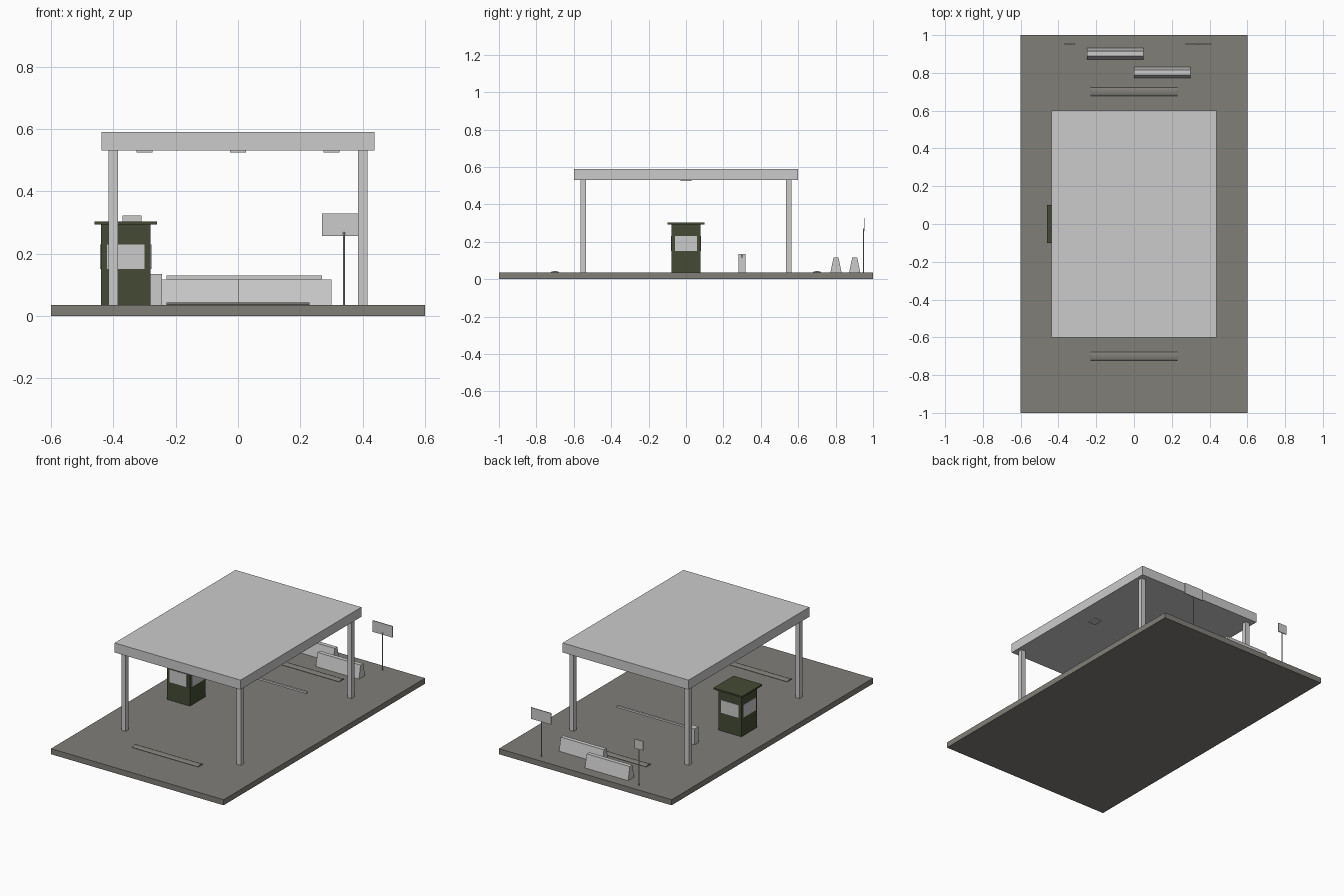
import bpy, bmesh
from math import pi, cos, sin

if "Cube" in bpy.data.objects:
    bpy.data.objects.remove(bpy.data.objects["Cube"])

def material(name, rgb):
    m = bpy.data.materials.new(name)
    m.diffuse_color = (*rgb, 1)
    m.use_nodes = True
    m.node_tree.nodes["Principled BSDF"].inputs["Base Color"].default_value = m.diffuse_color
    return m

asphalt = material("asphalt", (0.22, 0.21, 0.19))
olive = material("olive_paint", (0.06, 0.07, 0.035))

def finish(name, bm, mat=None):
    bmesh.ops.recalc_face_normals(bm, faces=bm.faces)
    me = bpy.data.meshes.new(name)
    bm.to_mesh(me)
    bm.free()
    ob = bpy.data.objects.new(name, me)
    bpy.context.collection.objects.link(ob)
    if mat:
        me.materials.append(mat)
    return ob

def box(name, x, y, z, mat=None):
    """Box from (min, max) pairs."""
    bm = bmesh.new()
    bmesh.ops.create_cube(bm, size=1)
    for v in bm.verts:
        v.co = [r[0] if c < 0 else r[1] for c, r in zip(v.co, (x, y, z))]
    return finish(name, bm, mat)

def around(c, size):
    return (c - size / 2, c + size / 2)

def extrude_x(name, profile, x0, x1, mat=None):
    """Extrude a (y, z) profile along x."""
    bm = bmesh.new()
    face = bm.faces.new([bm.verts.new((x0, y, z)) for y, z in profile])
    ext = bmesh.ops.extrude_face_region(bm, geom=[face])
    moved = [g for g in ext["geom"] if isinstance(g, bmesh.types.BMVert)]
    bmesh.ops.translate(bm, verts=moved, vec=(x1 - x0, 0, 0))
    return finish(name, bm, mat)

G = 0.035  # top of the slab

# Ground slab
box("ground_slab", (-0.6, 0.6), (-1, 1), (0, G), asphalt)

# Canopy, columns and lamps
box("canopy_roof", around(0, 0.875), (-0.6, 0.6), (0.53, 0.59))
for sx in (-1, 1):
    for sy in (-1, 1):
        box("canopy_column", around(sx * 0.4, 0.03), around(sy * 0.55, 0.03), (G, 0.53))
for x in (-0.3, 0, 0.3):
    box("canopy_lamp", around(x, 0.05), around(0, 0.06), (0.525, 0.531))

# Guard booth with windows on all sides
bx = -0.36
box("booth_body", around(bx, 0.16), around(0, 0.155), (G, 0.294), olive)
box("booth_roof", around(bx, 0.2), around(0, 0.2), (0.293, 0.303), olive)
for s in (-1, 1):
    box("booth_window_y", around(bx, 0.12), around(s * 0.0775, 0.006), (0.15, 0.23))
    box("booth_window_x", around(bx + s * 0.08, 0.006), around(0, 0.12), (0.15, 0.23))

# Boom gate
box("gate_post", around(-0.264, 0.04), around(0.3, 0.038), (G, 0.135))
box("gate_arm", (-0.23, 0.27), around(0.3, 0.012), (0.117, 0.129))

# Concrete barriers, trapezoid section
for x, y in ((-0.1, 0.902), (0.15, 0.802)):
    extrude_x("concrete_barrier",
              [(y - 0.03, G), (y + 0.03, G), (y + 0.013, 0.117), (y - 0.013, 0.117)],
              x - 0.15, x + 0.15)

# Speed bumps, low half-round section
for y in (-0.7, 0.7):
    arc = [(y + 0.023 * cos(pi * i / 10), G + 0.008 * sin(pi * i / 10)) for i in range(11)]
    bump = extrude_x("speed_bump", arc, -0.23, 0.23, asphalt)
    for p in bump.data.polygons:
        p.use_smooth = len(p.vertices) == 4 and abs(p.normal.z) > 0.2

# Roadside signs
for x, w, z0, z1 in ((0.34, 0.14, 0.257, 0.328), (-0.34, 0.06, 0.265, 0.323)):
    bm = bmesh.new()
    bmesh.ops.create_cone(bm, cap_ends=True, segments=8, radius1=0.003, radius2=0.003, depth=0.27 - G)
    bmesh.ops.translate(bm, verts=bm.verts, vec=(x, 0.95, (0.27 + G) / 2))
    finish("sign_post", bm)
    box("sign_panel", around(x, w), around(0.953, 0.005), (z0, z1))
